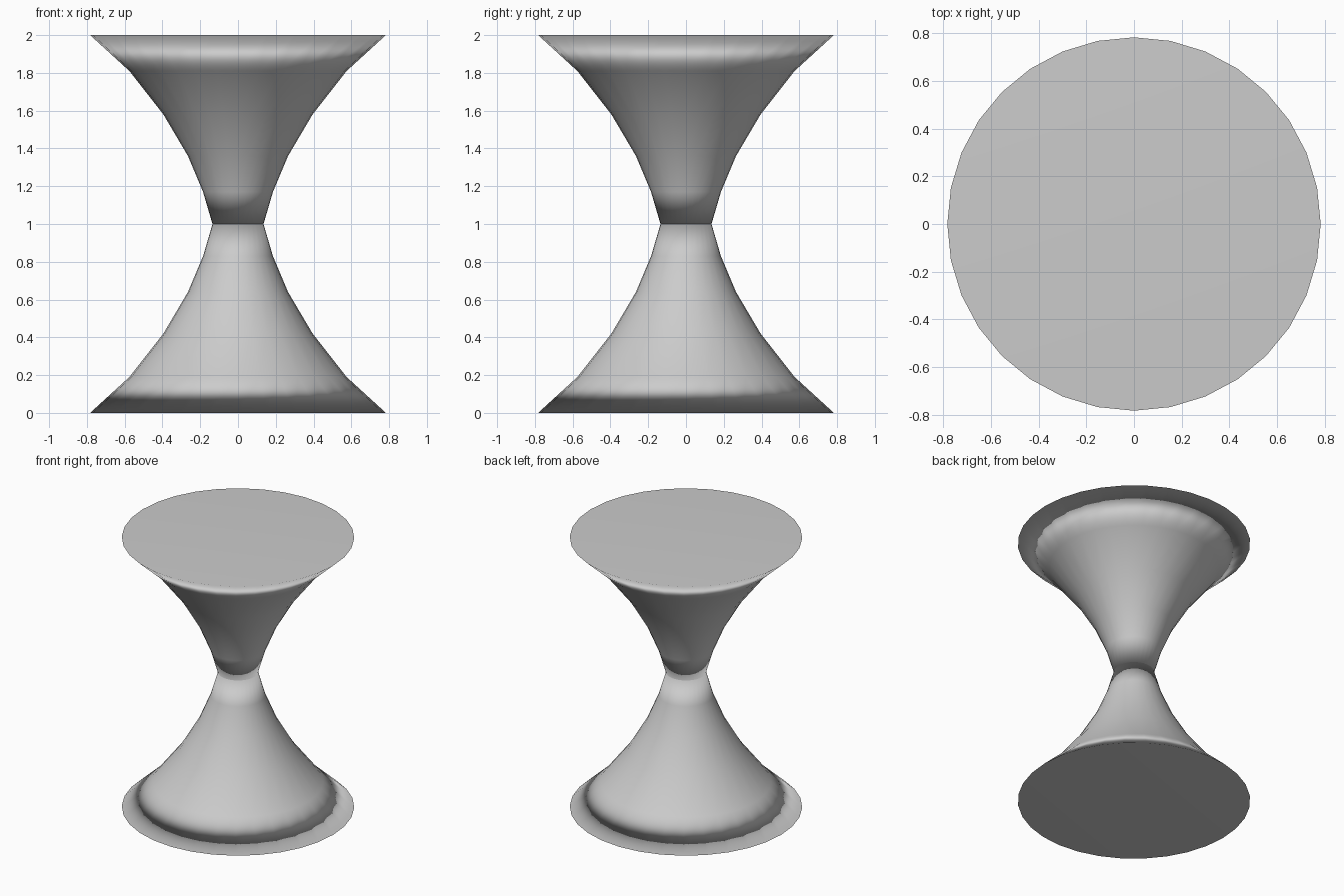
import bpy, bmesh
from math import cos, sin, tau

if "Cube" in bpy.data.objects:
    bpy.data.objects.remove(bpy.data.objects["Cube"])

SIDES = 32
# (radius, distance from the outer end) of the flared half
PROFILE = [(0.783, 0.0), (0.575, 0.19), (0.395, 0.42),
           (0.265, 0.64), (0.185, 0.83), (0.135, 1.0)]


def flared_half(name, profile):
    """Closed lathed solid from a bottom-to-top list of (radius, z)."""
    bm = bmesh.new()
    rings = [[bm.verts.new((r * cos(tau * i / SIDES), r * sin(tau * i / SIDES), z))
              for i in range(SIDES)] for r, z in profile]
    for low, high in zip(rings, rings[1:]):
        for i in range(SIDES):
            j = (i + 1) % SIDES
            bm.faces.new((low[i], low[j], high[j], high[i]))
    bm.faces.new(rings[0][::-1])
    bm.faces.new(rings[-1])
    for face in bm.faces:
        face.smooth = True
    mesh = bpy.data.meshes.new(name)
    bm.to_mesh(mesh)
    bm.free()
    obj = bpy.data.objects.new(name, mesh)
    bpy.context.collection.objects.link(obj)
    # Large flat caps dominate the soft shading at the rims
    mod = obj.modifiers.new("weighted_normals", "WEIGHTED_NORMAL")
    mod.mode = 'FACE_AREA'
    mod.weight = 50
    return obj


# Lower flare, and its mirror image standing on the waist
flared_half("lower_flare", PROFILE)
flared_half("upper_flare", [(r, 2.0 - z) for r, z in reversed(PROFILE)])
